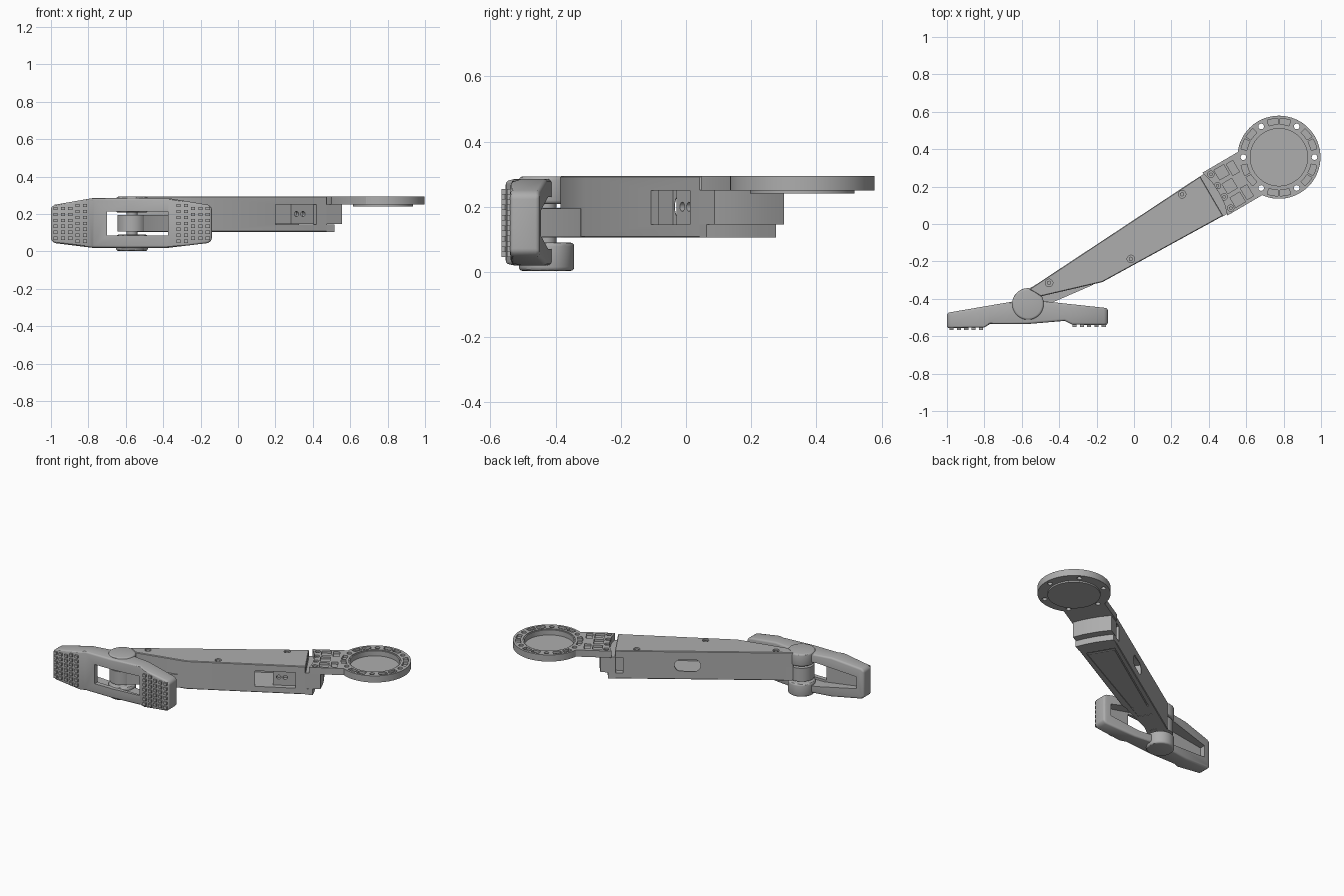
import bpy, bmesh, math
from mathutils import Vector, Matrix

if "Cube" in bpy.data.objects:
    bpy.data.objects.remove(bpy.data.objects["Cube"])

grey = bpy.data.materials.new("metal_grey")
grey.use_nodes = True
grey.diffuse_color = (0.42, 0.42, 0.42, 1)
grey.node_tree.nodes["Principled BSDF"].inputs["Base Color"].default_value = grey.diffuse_color

# Arm parts are laid out along a local axis that starts at the ring centre
ARM = Matrix.Translation((0.775, 0.357, 0)) @ Matrix.Rotation(math.radians(30.3), 4, "Z")
WORLD = Matrix.Identity(4)
PIVOT = (-0.567, -0.428)


def prism(name, polys, lo, hi, frame=WORLD, axis="z"):
    """Extrude one or more outlines along z, or along y for (x, z) outlines."""
    bm = bmesh.new()
    for poly in polys:
        put = (lambda p, h: (p[0], p[1], h)) if axis == "z" else (lambda p, h: (p[0], h, p[1]))
        a = [bm.verts.new(put(p, lo)) for p in poly]
        b = [bm.verts.new(put(p, hi)) for p in poly]
        bm.faces.new(a)
        bm.faces.new(b)
        for i in range(len(a)):
            j = (i + 1) % len(a)
            bm.faces.new((a[i], a[j], b[j], b[i]))
    bmesh.ops.recalc_face_normals(bm, faces=bm.faces)
    mesh = bpy.data.meshes.new(name)
    bm.to_mesh(mesh)
    bm.free()
    mesh.materials.append(grey)
    ob = bpy.data.objects.new(name, mesh)
    bpy.context.collection.objects.link(ob)
    ob.matrix_world = frame
    return ob


def bake(ob):
    bpy.context.view_layer.update()
    deps = bpy.context.evaluated_depsgraph_get()
    mesh = bpy.data.meshes.new_from_object(ob.evaluated_get(deps))
    ob.modifiers.clear()
    ob.data = mesh


def combine(ob, tool, op="DIFFERENCE"):
    mod = ob.modifiers.new("combine", "BOOLEAN")
    mod.object, mod.operation, mod.solver = tool, op, "EXACT"
    bake(ob)
    bpy.data.objects.remove(tool)


def bevel(ob, width, segments=2):
    mod = ob.modifiers.new("bevel", "BEVEL")
    mod.width, mod.segments, mod.limit_method = width, segments, "ANGLE"
    mod.angle_limit = math.radians(35)
    bake(ob)


def circle(x, y, r, n=32):
    return [(x + r * math.cos(i * math.tau / n), y + r * math.sin(i * math.tau / n)) for i in range(n)]


def rect(x0, x1, y0, y1):
    return [(x0, y0), (x1, y0), (x1, y1), (x0, y1)]


def sector(r0, r1, mid, half, n=6):
    angs = [mid - half + 2 * half * i / n for i in range(n + 1)]
    return ([(r1 * math.cos(a), r1 * math.sin(a)) for a in angs]
            + [(r0 * math.cos(a), r0 * math.sin(a)) for a in reversed(angs)])


# Arm housing with hollow, side window, rear slot and rear end notch
arm = prism("arm", [[(-1.51, .065), (-.415, .125), (-.415, -.12), (-1.152, -.1), (-1.474, 0)]],
            .105, .295, ARM)
bevel(arm, .004, 1)
combine(arm, prism("cut", [rect(-.95, -.3, -.085, .095)], .145, .25, ARM))
combine(arm, prism("cut", [rect(-.73, -.48, -.2, 0)], .145, .25, ARM))
combine(arm, prism("cut", [rect(-.465, -.3, 0, .2)], .145, .25, ARM))
slot = [(-.9 + x if x < 0 else -.82 + x, z) for x, z in circle(-.0001, .2, .04)]
combine(arm, prism("cut", [slot], .05, .2, ARM, "y"))
combine(arm, prism("cut", [[(-1.3, -.05), (-.47, -.09), (-.47, .095), (-1.3, .045)]], .09, .111, ARM))
screws = [(-.547, .09), (-.958, -.07), (-1.4, .04)]
combine(arm, prism("cut", [circle(x, y, .02) for x, y in screws], .28, .31, ARM))
prism("arm_screws", [circle(x, y, .012, 6) for x, y in screws], .27, .29, ARM)
panel = prism("bottom_panel", [[(-1.28, -.04), (-.49, -.08), (-.49, .085), (-1.28, .037)]], .107, .115, ARM)

# Lower lip of the arm, with a gently bowed end
lip = prism("arm_lower_lip", [[(-.42, -.12), (-.372, -.123), (-.365, -.06), (-.362, 0), (-.365, .06),
                               (-.372, .123), (-.42, .125)]], .105, .145, ARM)

# Tongue reaching into the hinge
prism("hinge_tongue", [[(-1.558, -.075), (-1.432, -.06), (-1.2, -.088), (-1.2, .07), (-1.5, .067)]],
      .107, .195, ARM)
prism("hinge_barrel", [circle(*PIVOT, .078, 48)], .106, .196)
prism("hinge_pin", [circle(*PIVOT, .03)], .03, .27)

# Sliding block under the ring mount
block = prism("slide_block", [[(-.62, -.085), (-.42, -.085), (-.42, -.122), (-.325, -.122), (-.316, -.06),
                               (-.314, 0), (-.316, .06), (-.325, .125), (-.42, .125), (-.42, .09),
                               (-.62, .09)]], .146, .252, ARM)
combine(block, prism("cut", [circle(x, .2, .014, 16) for x in (-.585, -.545)], -.1, -.06, ARM, "y"))

# Ring with its mounting plate
ring = prism("ring_mount", [circle(0, 0, .222, 96)], .25, .295, ARM)
plate = prism("plate", [[(-.395, -.13), (-.17, -.13), (-.17, .135), (-.395, .135), (-.378, .07),
                         (-.373, 0), (-.378, -.07)]], .25, .295, ARM)
combine(ring, plate, "UNION")
bevel(ring, .004, 1)
combine(ring, prism("cut", [circle(0, 0, .16, 96)], .2, .35, ARM))
turn = math.radians(-30.3)
holes = [turn + k * math.pi / 3 for k in range(6)]
combine(ring, prism("cut", [circle(.19 * math.cos(a), .19 * math.sin(a), .015, 20) for a in holes], .2, .35, ARM))
pockets = [sector(.176, .207, a + math.pi / 6 + s, .14) for a in holes for s in (-.17, .17)]
pockets += [rect(-.335, -.275, t - .03, t + .03) for t in (-.085, 0, .085)]
pockets += [rect(-.262, -.222, t - .035, t + .035) for t in (-.075, .075)]
combine(ring, prism("cut", pockets, .28, .31, ARM))
bolts = [(-.36, t) for t in (-.105, -.035, .035, .105)]
combine(ring, prism("cut", [circle(x, y, .017, 20) for x, y in bolts], .278, .31, ARM))
prism("mount_bolts", [circle(x, y, .01, 6) for x, y in bolts], .27, .288, ARM)
prism("ring_floor", [circle(0, 0, .1605, 96)], .24, .256, ARM)
lip_ring = prism("ring_inner_lip", [circle(0, 0, .165, 96)], .252, .29, ARM)
combine(lip_ring, prism("cut", [circle(0, 0, .153, 96)], .2, .35, ARM))

# Pedal: plan profile crossed with the front outline
pedal = prism("pedal", [[(-1, -.475), (-1, -.557), (-.8, -.553), (-.77, -.535), (-.57, -.535), (-.37, -.518),
                         (-.33, -.538), (-.14, -.54), (-.14, -.45), (-.49, -.412), (-.65, -.415)]], -.1, .4)
outline = [(-1, .06), (-.98, .045), (-.78, .02), (-.37, .02), (-.16, .045), (-.14, .06)]
outline += [(x, .3 - z + (.005 if z < .03 else -.005)) for x, z in reversed(outline)]
combine(pedal, prism("cut", [outline], -.7, -.3, WORLD, "y"), "INTERSECT")
bevel(pedal, .012, 3)
combine(pedal, prism("cut", [rect(-.7, -.375, .085, .215)], -.7, -.3, WORLD, "y"))
combine(pedal, prism("cut", [[(-.95, .11), (-.68, .07), (-.39, .07), (-.19, .11), (-.19, .19), (-.39, .23),
                              (-.68, .23), (-.95, .19)]], -.505, -.3, WORLD, "y"))

# Hinge ears above and below the barrel
for name, lo, hi in (("lower_hinge_ear", .003, .09), ("upper_hinge_ear", .208, .293)):
    ear = prism(name, [circle(*PIVOT, .085, 64)], lo, hi)
    bevel(ear, .012, 3)

# Grip studs on both pads
for name, x0, face in (("left_pad_studs", -.318, -.539), ("right_pad_studs", -.975, -.555)):
    studs = []
    for col in range(5):
        x = x0 + col * .039
        inner = col if x0 < -.9 else 4 - col
        rows = 6 if inner < 3 else 7
        for row in range(rows):
            z = .15 + (row - (rows - 1) / 2) * .032
            studs.append(rect(x - .011, x + .011, z - .009, z + .009))
    prism(name, studs, face - .011, face + .01, WORLD, "y")

# Smooth the round walls, keep real edges crisp
for ob in list(bpy.context.scene.objects):
    if ob.type == "MESH" and ob.data.materials and ob.data.materials[0] == grey:
        bpy.ops.object.select_all(action="DESELECT")
        ob.select_set(True)
        bpy.context.view_layer.objects.active = ob
        bpy.ops.object.shade_smooth_by_angle(angle=math.radians(30))
